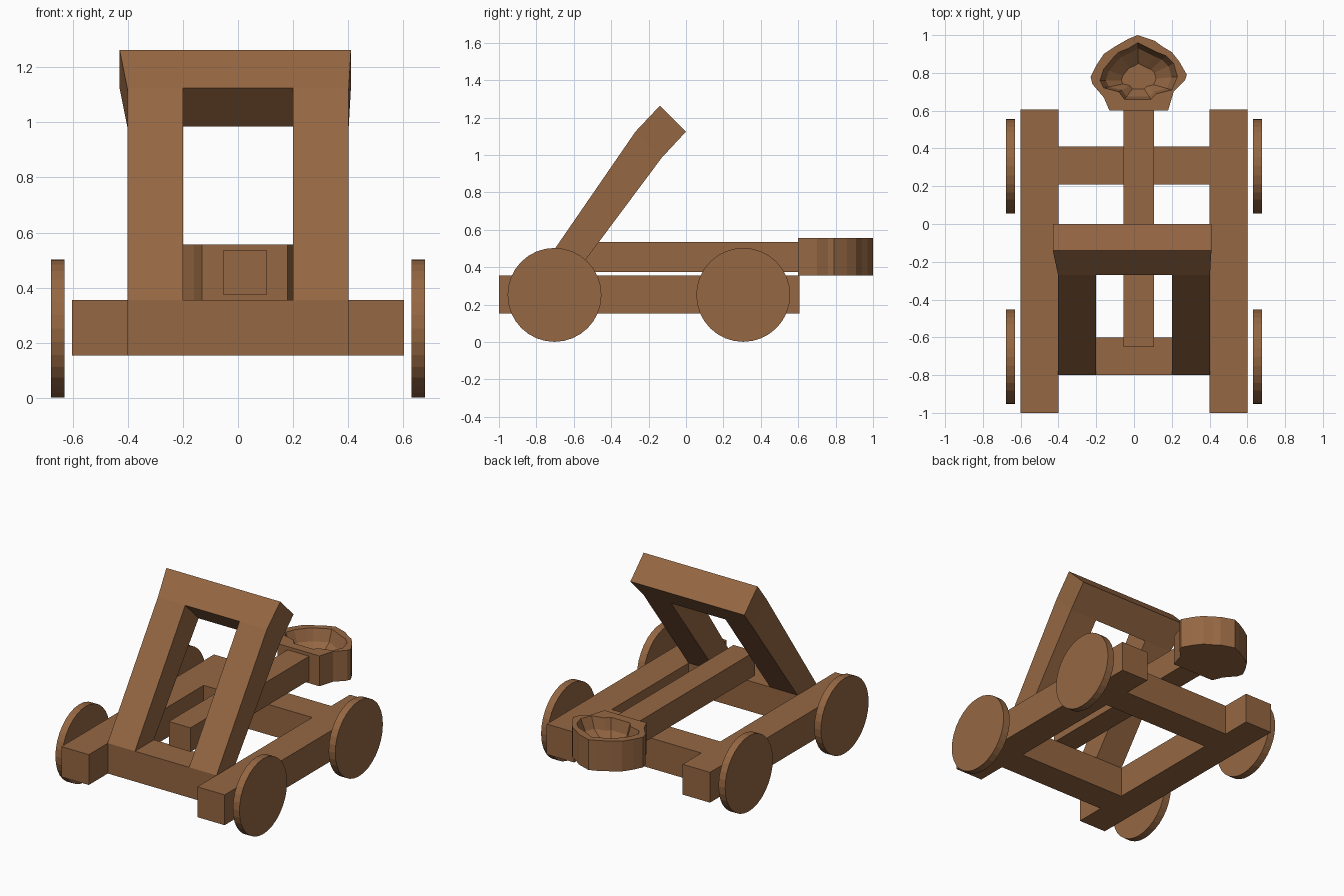
import bpy
import bmesh
import math
from mathutils import Matrix, Vector

default = bpy.data.objects.get("Cube")
if default:
    bpy.data.objects.remove(default, do_unlink=True)

wood = bpy.data.materials.new("brown_wood")
wood.use_nodes = True
brown = (0.30, 0.135, 0.055, 1)
wood.diffuse_color = brown
wood.node_tree.nodes["Principled BSDF"].inputs["Base Color"].default_value = brown


def finish(name, bm):
    """Turn a bmesh into a named, flat shaded wooden object."""
    bmesh.ops.recalc_face_normals(bm, faces=bm.faces)
    mesh = bpy.data.meshes.new(name)
    bm.to_mesh(mesh)
    bm.free()
    mesh.materials.append(wood)
    obj = bpy.data.objects.new(name, mesh)
    bpy.context.collection.objects.link(obj)
    return obj


def loft(name, loops):
    """Bridge equal loops of points and cap both ends."""
    bm = bmesh.new()
    rings = [[bm.verts.new(p) for p in loop] for loop in loops]
    for a, b in zip(rings, rings[1:]):
        for i in range(len(a)):
            j = (i + 1) % len(a)
            bm.faces.new((a[i], a[j], b[j], b[i]))
    bm.faces.new(rings[0])
    bm.faces.new(rings[-1])
    return finish(name, bm)


def beam(name, low, high):
    """Box between two opposite corners."""
    bm = bmesh.new()
    low, high = Vector(low), Vector(high)
    place = Matrix.Translation((low + high) / 2) @ Matrix.Diagonal((high - low).to_4d())
    place[3][3] = 1
    bmesh.ops.create_cube(bm, size=1, matrix=place)
    return finish(name, bm)


def wheel(name, x, y):
    bm = bmesh.new()
    place = Matrix.Translation((x, y, 0.252)) @ Matrix.Rotation(math.pi / 2, 4, "Y")
    bmesh.ops.create_cone(bm, cap_ends=True, segments=32, radius1=0.251,
                          radius2=0.251, depth=0.049, matrix=place)
    return finish(name, bm)


# Chassis
bottom, deck = 0.153, 0.355
beam("front_crossbeam", (-0.4, -0.8, bottom), (0.4, -0.6, deck))
beam("back_crossbeam", (-0.4, 0.21, bottom), (0.4, 0.41, deck))

# Leaning frame, side profile as (y, z)
foot_front, foot_back = (-0.8, deck), (-0.6, deck)
neck_front, neck_back = (-0.27, 1.125), (-0.13, 0.985)
upright = (foot_front, foot_back, neck_back, neck_front)

for side, s in (("right", -1), ("left", 1)):
    inner, outer = sorted((0.4 * s, 0.602 * s))
    beam(side + "_rail", (inner, -1, bottom), (outer, 0.607, deck))
    loft(side + "_upright", [[(x * s, y, z) for y, z in upright] for x in (0.2, 0.402)])
    for end, y in (("front", -0.703), ("back", 0.306)):
        wheel(f"{end}_{side}_wheel", 0.654 * s, y)

# Top bar, flaring slightly towards its far edges
top_edge, back_edge = (-0.14, 1.263), (0, 1.125)
bar = (neck_front, top_edge, back_edge, neck_back)
loft("frame_top_bar", [
    [(x, y, z) for x, (y, z) in zip(xs, bar)]
    for xs in ((-0.402, -0.43, -0.43, -0.402), (0.402, 0.41, 0.41, 0.402))])

# Throwing arm
beam("throwing_arm", (-0.055, -0.65, 0.375), (0.105, 0.61, 0.535))

# Hollow bucket: outer outline, rim of the hollow, then shrinking rings
outline = [(.02, 1), (.11, .97), (.15, .94), (.2, .91), (.24, .86), (.28, .79),
           (.27, .76), (.21, .7), (.18, .6), (-.13, .6), (-.16, .67), (-.22, .74),
           (-.23, .78), (-.2, .84), (-.16, .9), (-.1, .94), (-.03, .98)]
rim = [(.02, .96), (.08, .93), (.12, .91), (.17, .89), (.21, .85), (.23, .78),
       (.2, .71), (.12, .69), (.09, .66), (-.05, .66), (-.08, .7), (-.16, .72),
       (-.18, .76), (-.16, .82), (-.11, .88), (-.08, .91), (-.03, .93)]
centre = Vector((0.025, 0.76))


def ring(points, z, scale=1):
    return [(*(centre + (Vector(p) - centre) * scale), z) for p in points]


loft("bucket", [ring(outline, deck), ring(outline, 0.557), ring(rim, 0.557),
                ring(rim, 0.48, 0.85), ring(rim, 0.42, 0.45)])
